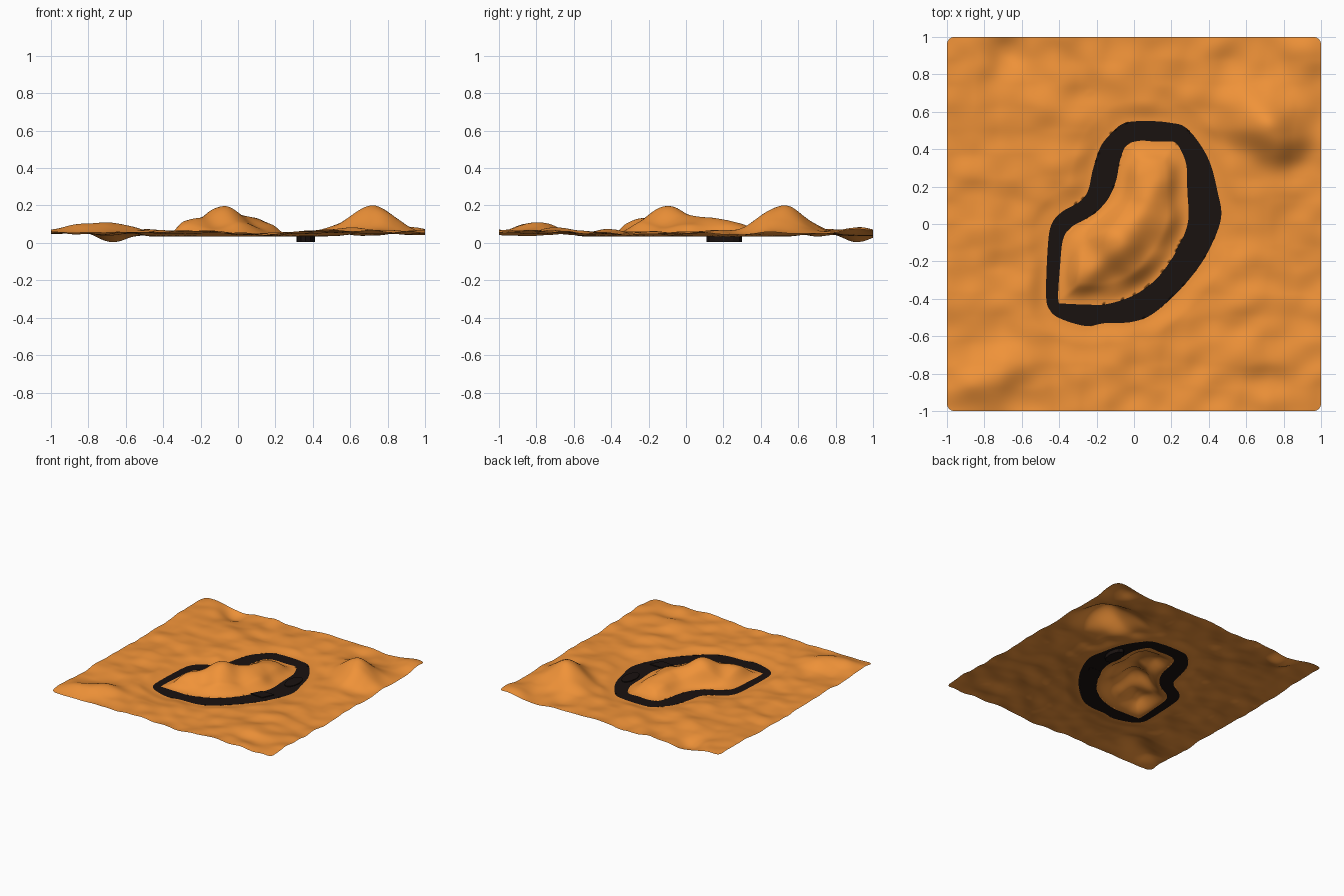
import bpy, bmesh, math
from mathutils import Vector, noise, kdtree

if "Cube" in bpy.data.objects:
    bpy.data.objects.remove(bpy.data.objects["Cube"])

N, ROAD_Z = 160, 0.035
CELL = 2 / N

OUTER = [(.09, .55), (-.05, .54), (-.13, .475), (-.18, .41), (-.22, .29), (-.245, .18), (-.29, .12),
         (-.385, .065), (-.44, 0), (-.46, -.11), (-.47, -.38), (-.45, -.46), (-.395, -.505),
         (-.26, -.545), (-.155, -.53), (-.02, -.525), (.085, -.49), (.19, -.405), (.3, -.29),
         (.395, -.15), (.465, .03), (.445, .18), (.405, .33), (.34, .445), (.27, .52), (.2, .54)]
INNER = [(.03, .445), (-.04, .42), (-.075, .34), (-.095, .235), (-.135, .14), (-.2, .065), (-.27, .02),
         (-.34, -.02), (-.38, -.085), (-.395, -.22), (-.405, -.405), (-.375, -.425), (-.26, -.43),
         (-.155, -.43), (-.02, -.39), (.085, -.325), (.165, -.24), (.245, -.11), (.29, .02),
         (.285, .18), (.28, .315), (.245, .405), (.21, .44), (.12, .44)]
# hills and dips: x, y, height, spread x, spread y
HILLS = [(.74, .49, .105, .11, .095), (.66, .61, .06, .13, .10),
         (-.10, -.10, .125, .09, .09), (.09, .08, .075, .09, .10), (.10, .27, .055, .09, .08),
         (-.27, -.26, .055, .08, .08), (.03, -.22, .05, .09, .08), (-.01, .0, .025, .08, .08),
         (-.80, -.86, .05, .11, .08), (-.66, -.74, .04, .09, .07), (-.9, .9, .03, .12, .08),
         (-.88, .62, .02, .1, .09), (-.52, .64, .025, .1, .08), (-.68, .93, -.045, .08, .06),
         (.55, .88, -.02, .1, .08), (.9, .9, .03, .09, .07), (.65, -.7, .025, .13, .07),
         (.9, .3, -.012, .09, .09)]


class Outline:
    """Smooth closed curve with fast nearest point and inside test."""
    def __init__(self, pts):
        n = len(pts)
        p = [Vector((x, y, 0)) for x, y in pts]
        self.s = []
        for i in range(n):
            a, b, c, d = (p[(i + k) % n] for k in (-1, 0, 1, 2))
            steps = max(4, int((c - b).length / .002))
            for j in range(steps):
                t = j / steps
                self.s.append(.5 * (2 * b + (c - a) * t + (2 * a - 5 * b + 4 * c - d) * t * t
                                    + (3 * b - a - 3 * c + d) * t ** 3))
        self.tree = kdtree.KDTree(len(self.s))
        for i, q in enumerate(self.s):
            self.tree.insert(q, i)
        self.tree.balance()

    def near(self, p):
        q, i, d = self.tree.find(p)
        t = self.s[(i + 1) % len(self.s)] - self.s[i - 1]
        return q, (d if (p - q).dot(Vector((t.y, -t.x, 0))) * SIDE > 0 else -d)  # positive = outside


SIDE = 1
outer, inner = Outline(OUTER), Outline(INNER)


def height(x, y):
    h = .018 + .020 * noise.noise((x * 3.5, y * 4, 7.7)) + .014 * noise.noise((x * 7, y * 8, 4.2))
    for cx, cy, a, sx, sy in HILLS:
        r = math.hypot((x - cx) / sx, (y - cy) / sy)
        h += a * math.exp(-.4 * r ** 2.3)
    p = Vector((x, y, 0))
    d = max(outer.near(p)[1], -inner.near(p)[1], 0)
    t = min(d / .11, 1)
    h *= t * t * (3 - 2 * t)
    if d < .25:
        h = max(h, 0)
    return max(0, ROAD_Z + h)


def material(name, col):
    m = bpy.data.materials.new(name)
    m.diffuse_color = (*col, 1)
    m.use_nodes = True
    m.node_tree.nodes["Principled BSDF"].inputs["Base Color"].default_value = m.diffuse_color
    return m


sand = material("sand", (.87, .29, .04))
asphalt = material("asphalt", (.010, .006, .005))


def make(name, verts, faces, mat):
    me = bpy.data.meshes.new(name)
    me.from_pydata(verts, [], faces)
    ob = bpy.data.objects.new(name, me)
    bpy.context.collection.objects.link(ob)
    me.materials.append(mat)
    bm = bmesh.new()
    bm.from_mesh(me)
    bmesh.ops.delete(bm, geom=[v for v in bm.verts if not v.link_faces], context='VERTS')
    bmesh.ops.dissolve_degenerate(bm, dist=1e-5, edges=bm.edges[:])
    bm.to_mesh(me)
    bm.free()
    return ob


# grid with vertices snapped to the road edges
verts, snapped = [], []
for j in range(N + 1):
    for i in range(N + 1):
        p = Vector((-1 + i * CELL, -1 + j * CELL, 0))
        hit = False
        for line in (outer, inner):
            q, d = line.near(p)
            if abs(d) < CELL * .52:
                p, hit = q.copy(), True
        # slightly rounded corners of the square
        over = Vector((max(abs(p.x) - .96, 0), max(abs(p.y) - .96, 0)))
        if over.x and over.y:
            over *= max(over) / over.length
            p.x = math.copysign(.96 + over.x, p.x)
            p.y = math.copysign(.96 + over.y, p.y)
        verts.append((p.x, p.y, ROAD_Z if hit else height(p.x, p.y)))
        snapped.append(hit)

land, road = [], []
for j in range(N):
    for i in range(N):
        a = j * (N + 1) + i
        b, c, d = a + 1, a + N + 2, a + N + 1
        if snapped[a] and snapped[c]:
            parts = [(a, b, c), (a, c, d)]
        elif snapped[b] and snapped[d]:
            parts = [(a, b, d), (b, c, d)]
        else:
            parts = [(a, b, c, d)]
        for f in parts:
            m = sum((Vector(verts[k]) for k in f), Vector()) / len(f)
            m.z = 0
            on_road = outer.near(m)[1] < 0 and inner.near(m)[1] > 0
            (road if on_road else land).append(f)

for ob in (make("desert_terrain", verts, land, sand), make("road_loop", verts, road, asphalt)):
    ob.data.shade_smooth()


# black plates set into the road
def plate(name, pts, z0, z1):
    n = len(pts)
    v = [(x, y, z) for z in (z0, z1) for x, y in pts]
    f = [tuple(range(n))[::-1], tuple(range(n, 2 * n))]
    f += [(i, (i + 1) % n, n + (i + 1) % n, n + i) for i in range(n)]
    make(name, v, f, asphalt)


plate("road_island", [(.362 + .05 * math.cos(k * math.pi / 6), .205 + .095 * math.sin(k * math.pi / 6))
                      for k in range(12)], .005, .042)
plate("start_strip", [(.22, -.15), (.33, -.16), (.375, -.065), (.265, -.065)], .034, .042)
